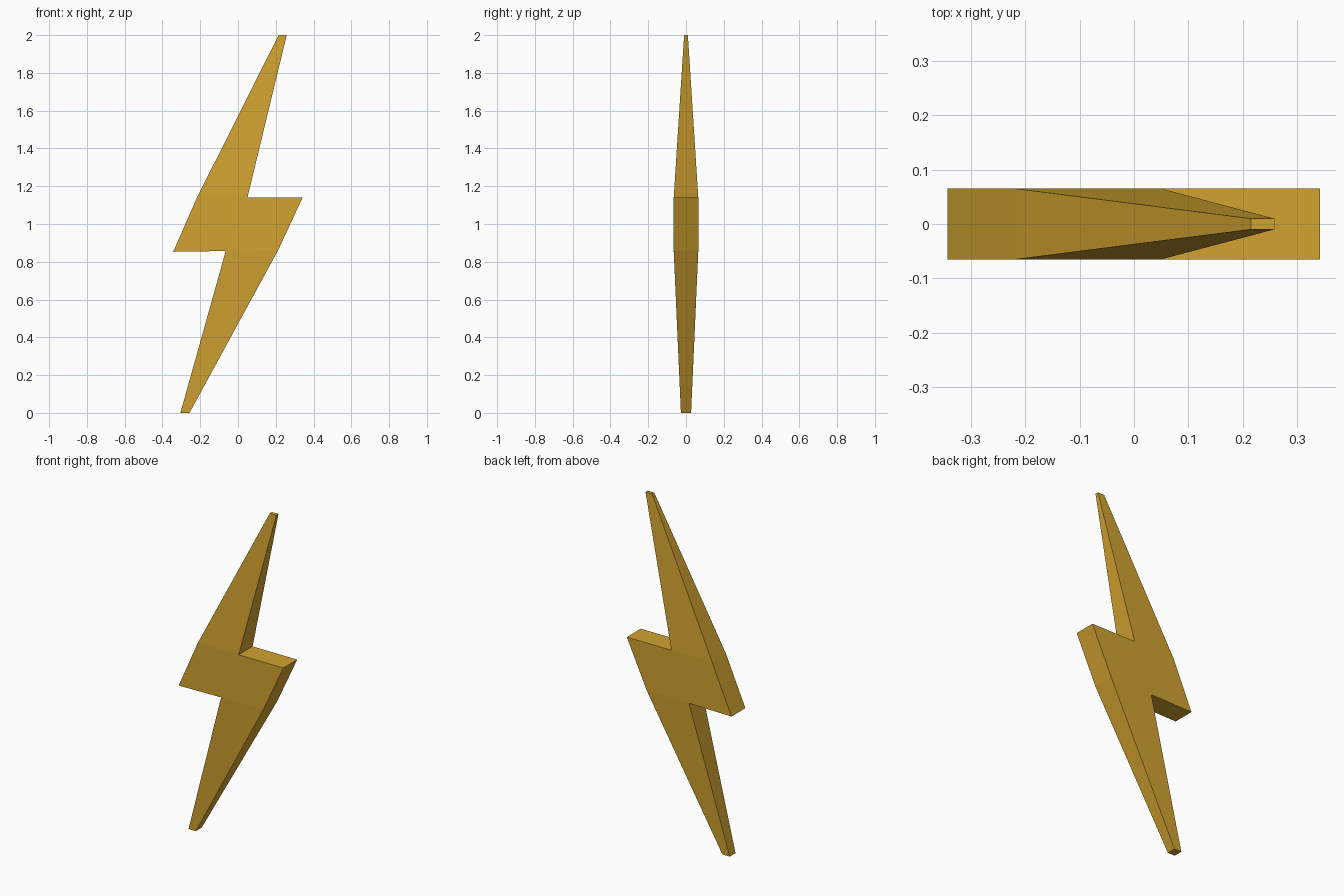
import bpy
import bmesh

if "Cube" in bpy.data.objects:
    bpy.data.objects.remove(bpy.data.objects["Cube"])

# Outline of the bolt, clockwise from the tip: (x, z, half thickness)
OUTLINE = [
    (0.215, 2.0, 0.01), (0.258, 2.0, 0.01),
    (0.05, 1.14, 0.065), (0.342, 1.14, 0.065), (0.212, 0.86, 0.065),
    (-0.257, 0.0, 0.027), (-0.305, 0.0, 0.027),
    (-0.065, 0.857, 0.065), (-0.343, 0.853, 0.065), (-0.217, 1.14, 0.065),
]
# Upper spike, middle slab and lower spike as outline indices
PANELS = [(0, 1, 2, 9), (9, 2, 3, 4, 7, 8), (7, 4, 5, 6)]

gold = bpy.data.materials.new("gold")
gold.diffuse_color = (0.64, 0.36, 0.03, 1)
gold.use_nodes = True
gold.node_tree.nodes["Principled BSDF"].inputs["Base Color"].default_value = gold.diffuse_color

bm = bmesh.new()
front = [bm.verts.new((x, -t, z)) for x, z, t in OUTLINE]
back = [bm.verts.new((x, t, z)) for x, z, t in OUTLINE]

# Front and back panels
for panel in PANELS:
    bm.faces.new([front[i] for i in panel])
    bm.faces.new([back[i] for i in reversed(panel)])

# Rim joining the two sides
n = len(OUTLINE)
for i in range(n):
    j = (i + 1) % n
    bm.faces.new((front[i], back[i], back[j], front[j]))
bmesh.ops.recalc_face_normals(bm, faces=bm.faces)

mesh = bpy.data.meshes.new("lightning_bolt")
bm.to_mesh(mesh)
bm.free()
mesh.materials.append(gold)
bolt = bpy.data.objects.new("lightning_bolt", mesh)
bpy.context.collection.objects.link(bolt)
